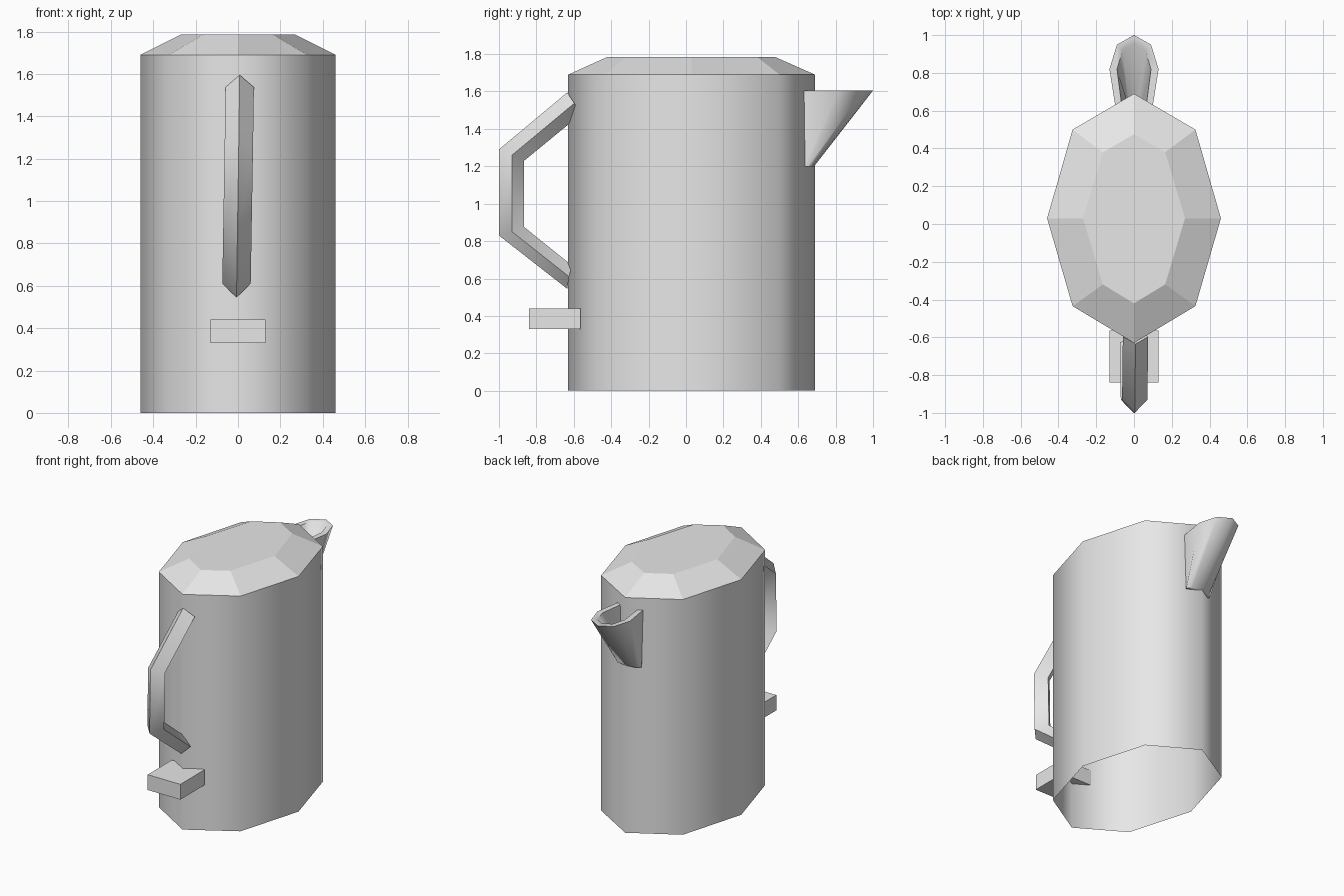
import bpy
import bmesh
import math

default = bpy.data.objects.get("Cube")
if default:
    bpy.data.objects.remove(default, do_unlink=True)

grey = bpy.data.materials.new("light_grey")
grey.use_nodes = True
grey.diffuse_color = (0.8, 0.8, 0.8, 1)
grey.node_tree.nodes["Principled BSDF"].inputs["Base Color"].default_value = (0.8, 0.8, 0.8, 1)


def loft(name, rings, caps=(True, True), loop=False, smooth=None):
    """Skin a list of closed rings; smooth is the sharp-edge angle in degrees."""
    bm = bmesh.new()
    rows = [[bm.verts.new(p) for p in ring] for ring in rings]
    pairs = list(zip(rows, rows[1:]))
    if loop:
        pairs.append((rows[-1], rows[0]))
    for low, high in pairs:
        n = len(low)
        for i in range(n):
            j = (i + 1) % n
            bm.faces.new((low[i], low[j], high[j], high[i]))
    if caps[0]:
        bm.faces.new(rows[0][::-1])
    if caps[1]:
        bm.faces.new(rows[-1])
    bmesh.ops.recalc_face_normals(bm, faces=bm.faces)
    mesh = bpy.data.meshes.new(name)
    bm.to_mesh(mesh)
    bm.free()
    mesh.materials.append(grey)
    obj = bpy.data.objects.new(name, mesh)
    bpy.context.collection.objects.link(obj)
    if smooth:
        bpy.ops.object.select_all(action='DESELECT')
        obj.select_set(True)
        bpy.context.view_layer.objects.active = obj
        bpy.ops.object.shade_smooth_by_angle(angle=math.radians(smooth))
    return obj


def mirrored(half, z):
    """Close a half outline, whose last point lies on x = 0, across x = 0."""
    other = [(-x, y) for x, y in half[::-1] if x > 0]
    return [(x, y, z) for x, y in half + other]


# Body: eight-sided smooth wall, open underneath
outline = [(0, -0.63), (0.325, -0.435), (0.46, 0.03), (0.325, 0.5), (0, 0.69)]
inset = [(0, -0.42), (0.165, -0.32), (0.27, 0.03), (0.165, 0.38), (0, 0.475)]
loft("body", [mirrored(outline, 0), mirrored(outline, 1.69)], (False, False), smooth=90)

# Lid: flat facets tapering to a flat top
loft("lid", [mirrored(outline, 1.69), mirrored(inset, 1.785)], (False, True))

# Spout: half cone with a hollow inside and a flat rim
outer_top = [(0.10, 0.63), (0.13, 0.82), (0.09, 0.95), (0, 1.0)]
outer_low = [(0.09, 0.63), (0.10, 0.65), (0.07, 0.675), (0, 0.685)]
inner_top = [(0.065, 0.63), (0.09, 0.82), (0.06, 0.92), (0, 0.955)]
inner_low = [(0.03, 0.63), (0.04, 0.65), (0.03, 0.66), (0, 0.665)]
loft("spout", [mirrored(outer_low, 1.2), mirrored(outer_top, 1.605),
               mirrored(inner_top, 1.605), mirrored(inner_low, 1.23)], smooth=62)

# Handle: diamond section bent in three straight runs, leaning slightly
# Each station: ridge, side and inner points as (y, z), then the x offset
stations = [
    ((-0.635, 0.545), (-0.625, 0.61), (-0.61, 0.67), -0.007),
    ((-1.0, 0.83), (-0.93, 0.85), (-0.865, 0.875), -0.003),
    ((-1.0, 1.29), (-0.93, 1.26), (-0.865, 1.23), 0.004),
    ((-0.635, 1.595), (-0.597, 1.537), (-0.56, 1.48), 0.008),
]
sections = [[(x, *ridge), (x + 0.067, *side), (x, *inner), (x - 0.067, *side)]
            for ridge, side, inner, x in stations]
loft("handle", sections, smooth=60)

# Switch: plain block below the handle
block = [(0, -0.84), (0.13, -0.84), (0.13, -0.565), (0, -0.565)]
corners = block[1:3]
loft("switch", [mirrored(corners, 0.33), mirrored(corners, 0.44)])
